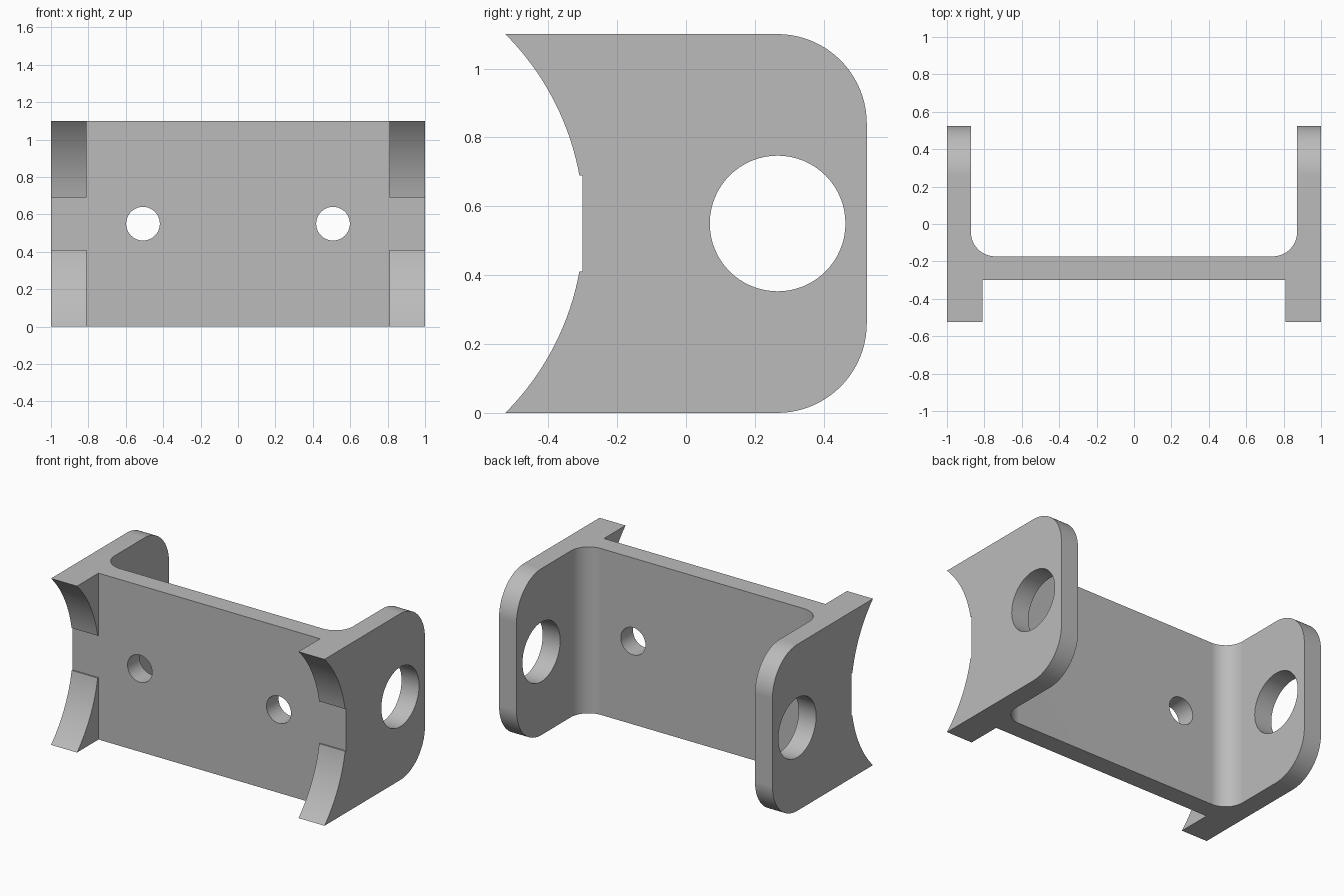
import bpy
import bmesh
from math import cos, sin, pi, radians, asin
from mathutils import Matrix

cube = bpy.data.objects.get("Cube")
if cube:
    bpy.data.objects.remove(cube, do_unlink=True)

HEIGHT = 1.1
MID = HEIGHT / 2
DEPTH = 0.525       # half depth of the flanges
FACE = -0.30        # front of the web
BACK = -0.173       # back of the web
FILLET = 0.13
CORNER = 0.26

metal = bpy.data.materials.new("grey metal")
metal.use_nodes = True
metal.diffuse_color = (0.5, 0.5, 0.5, 1)
metal.node_tree.nodes["Principled BSDF"].inputs["Base Color"].default_value = (0.5, 0.5, 0.5, 1)


def arc(cx, cy, r, start, end, steps):
    angles = [start + (end - start) * i / steps for i in range(steps + 1)]
    return [(cx + r * cos(a), cy + r * sin(a)) for a in angles]


def prism(name, points, place, direction):
    """Extrude a closed outline; place maps a 2D point to 3D."""
    bm = bmesh.new()
    face = bm.faces.new([bm.verts.new(place(*p)) for p in points])
    grown = bmesh.ops.extrude_face_region(bm, geom=[face])["geom"]
    bmesh.ops.translate(bm, vec=direction,
                        verts=[v for v in grown if isinstance(v, bmesh.types.BMVert)])
    bmesh.ops.recalc_face_normals(bm, faces=bm.faces)
    mesh = bpy.data.meshes.new(name)
    bm.to_mesh(mesh)
    bm.free()
    mesh.materials.append(metal)
    obj = bpy.data.objects.new(name, mesh)
    bpy.context.collection.objects.link(obj)
    return obj


def drill(name, location, radius, axis):
    bm = bmesh.new()
    bmesh.ops.create_cone(bm, cap_ends=True, segments=64, radius1=radius,
                          radius2=radius, depth=3)
    bmesh.ops.transform(bm, matrix=Matrix.Translation(location)
                        @ Matrix.Rotation(pi / 2, 4, axis), verts=bm.verts)
    mesh = bpy.data.meshes.new(name)
    bm.to_mesh(mesh)
    bm.free()
    mesh.materials.append(metal)
    obj = bpy.data.objects.new(name, mesh)
    bpy.context.collection.objects.link(obj)
    return obj


# Plan outline: web, two flanges, inner fillets and front feet
half = [(0, FACE), (0.81, FACE), (0.81, -DEPTH), (1, -DEPTH), (1, DEPTH), (0.872, DEPTH)]
half += arc(0.872 - FILLET, BACK + FILLET, FILLET, 0, -pi / 2, 16)
plan = half + [(-x, y) for x, y in reversed(half[1:])]
bracket = prism("bracket", plan, lambda x, y: (x, y, 0), (0, 0, HEIGHT))

# Side outline: rounded back corners, saddle arc and flat relief at the front
saddle_y, saddle_r, relief = -1.075, 0.778, 0.14
sweep, inner = asin(MID / saddle_r), asin(relief / saddle_r)
lower = arc(saddle_y, MID, saddle_r, -sweep, -inner, 20)
lower[0] = (-DEPTH, 0)
lower.append((FACE - 0.0005, MID - relief))
upper = [(y, HEIGHT - z) for y, z in reversed(lower)]
back = arc(DEPTH - CORNER, HEIGHT - CORNER, CORNER, pi / 2, 0, 20)
side = lower + upper + back + [(y, HEIGHT - z) for y, z in reversed(back)]
outline = prism("side_outline_cutter", side, lambda y, z: (-1.1, y, z), (2.2, 0, 0))

# Pivot bore through both flanges and two mounting holes in the web
cutters = [(outline, "INTERSECT"),
           (drill("pivot_cutter", (0, 0.266, MID), 0.197, "Y"), "DIFFERENCE")]
for x in (-0.508, 0.508):
    cutters.append((drill("mounting_cutter", (x, 0, MID), 0.09, "X"), "DIFFERENCE"))

for cutter, operation in cutters:
    cutter.hide_render = True
    mod = bracket.modifiers.new(cutter.name, "BOOLEAN")
    mod.operation = operation
    mod.solver = "EXACT"
    mod.object = cutter

bpy.ops.object.select_all(action="DESELECT")
bracket.select_set(True)
bpy.context.view_layer.objects.active = bracket
for mod in list(bracket.modifiers):
    bpy.ops.object.modifier_apply(modifier=mod.name)
for cutter, operation in cutters:
    bpy.data.objects.remove(cutter, do_unlink=True)

# Smooth curved walls while keeping flat faces flat
bpy.ops.object.shade_smooth_by_angle(angle=radians(25))
weighted = bracket.modifiers.new("flat_faces", "WEIGHTED_NORMAL")
weighted.keep_sharp = True
